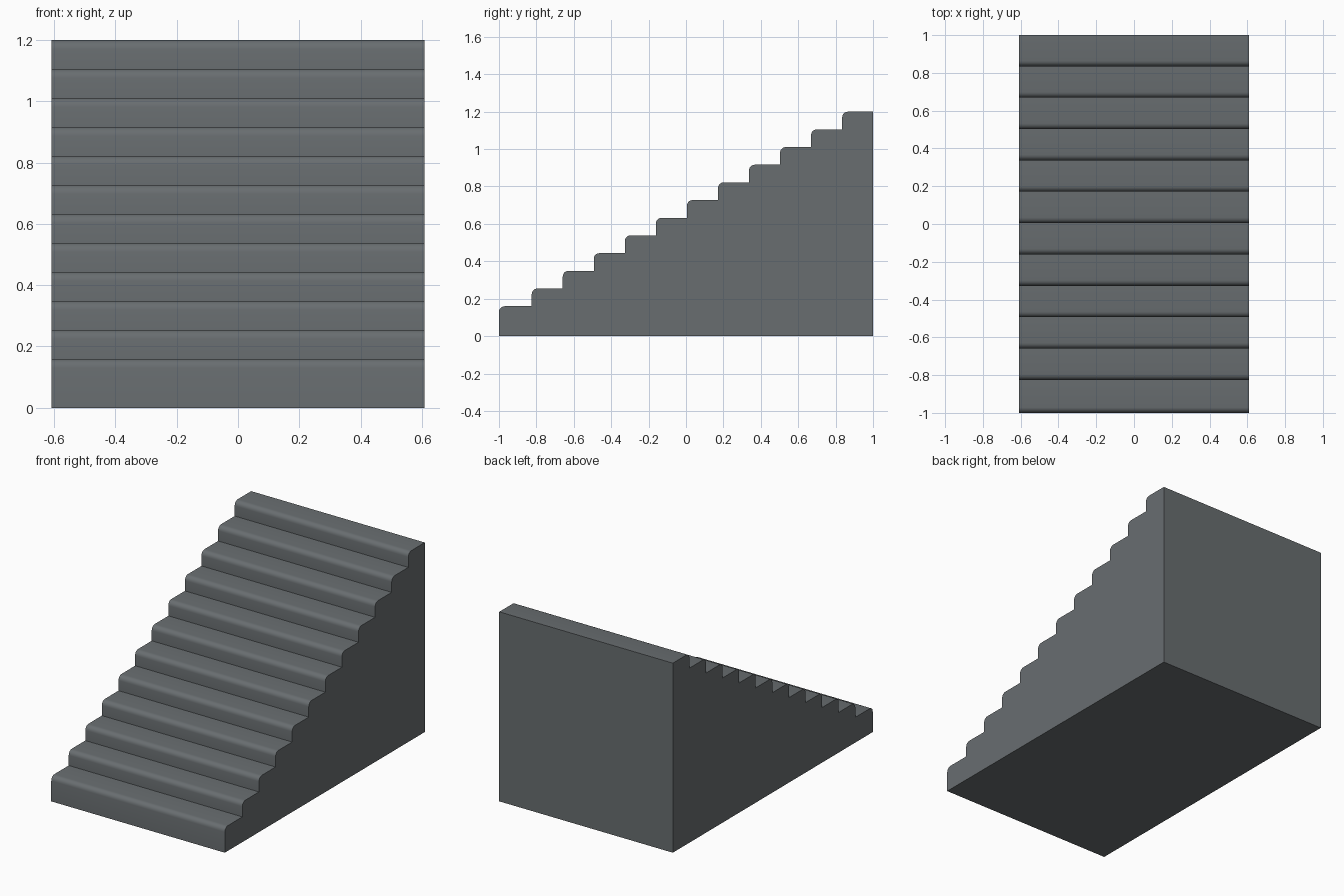
import bpy, bmesh, math

if "Cube" in bpy.data.objects:
    bpy.data.objects.remove(bpy.data.objects["Cube"])

HALF_WIDTH = 0.608
STEPS = 12
FIRST_TOP, TOP = 0.16, 1.2
RISE = (TOP - FIRST_TOP) / (STEPS - 1)
RADIUS = 0.03
SEGMENTS = 5

# Side profile (y, z): straight risers, rounded noses, flat treads
profile = [(1.0, 0.0), (-1.0, 0.0)]
for i in range(STEPS):
    y = -1.0 if i == 0 else -0.825 + 0.166 * (i - 1)
    z = FIRST_TOP + RISE * i
    if i > 0:
        profile.append((y, z - RISE))
    for k in range(SEGMENTS + 1):
        a = math.pi / 2 * k / SEGMENTS
        profile.append((y + RADIUS * (1 - math.cos(a)),
                        z - RADIUS * (1 - math.sin(a))))
profile.append((1.0, TOP))

# Solid staircase: extrude the profile across the width
bm = bmesh.new()
side = bm.faces.new([bm.verts.new((-HALF_WIDTH, y, z)) for y, z in profile])
ext = bmesh.ops.extrude_face_region(bm, geom=[side], use_keep_orig=True)
verts = [g for g in ext["geom"] if isinstance(g, bmesh.types.BMVert)]
bmesh.ops.translate(bm, verts=verts, vec=(2 * HALF_WIDTH, 0, 0))
bmesh.ops.recalc_face_normals(bm, faces=bm.faces)
mesh = bpy.data.meshes.new("staircase")
bm.to_mesh(mesh)
bm.free()

stairs = bpy.data.objects.new("staircase", mesh)
bpy.context.collection.objects.link(stairs)

# Slate grey finish
grey = bpy.data.materials.new("slate grey")
grey.diffuse_color = (0.14, 0.155, 0.163, 1.0)
grey.use_nodes = True
grey.node_tree.nodes["Principled BSDF"].inputs["Base Color"].default_value = grey.diffuse_color
mesh.materials.append(grey)

# Smooth noses, sharp corners
bpy.context.view_layer.objects.active = stairs
stairs.select_set(True)
bpy.ops.object.shade_smooth_by_angle(angle=math.radians(30))
